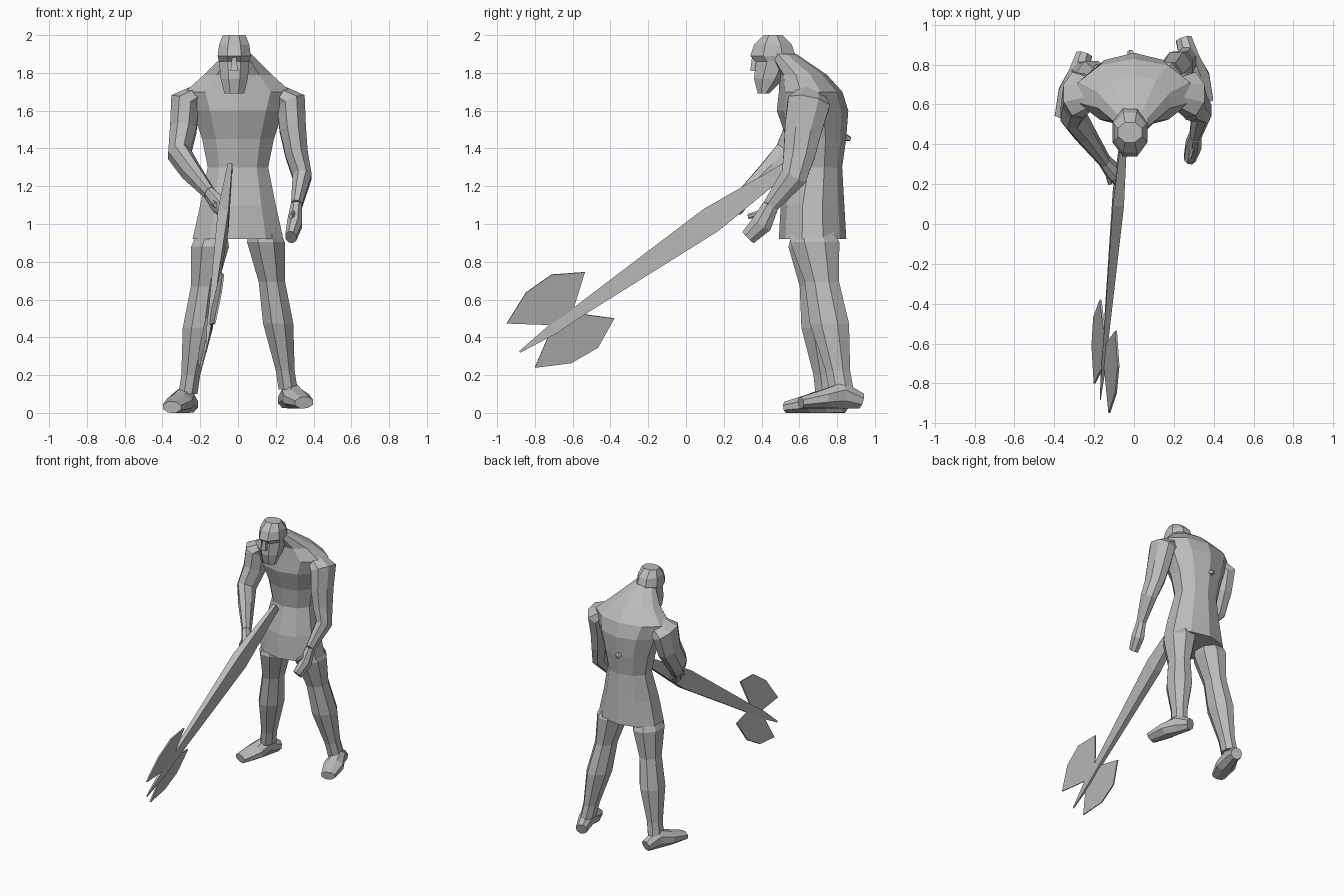
import bpy
import bmesh
import math
from mathutils import Vector

# Remove the default cube only
default_cube = bpy.data.objects.get("Cube")
if default_cube:
    bpy.data.objects.remove(default_cube, do_unlink=True)

# Single stone grey material
grey = (.5, .5, .5, 1)
stone = bpy.data.materials.new("stone_grey")
stone.use_nodes = True
stone.diffuse_color = grey
stone.node_tree.nodes["Principled BSDF"].inputs["Base Color"].default_value = grey


def finish(name, bm):
    """Turn a bmesh into a flat shaded, coloured object."""
    bmesh.ops.recalc_face_normals(bm, faces=bm.faces)
    mesh = bpy.data.meshes.new(name)
    bm.to_mesh(mesh)
    bm.free()
    mesh.materials.append(stone)
    obj = bpy.data.objects.new(name, mesh)
    bpy.context.collection.objects.link(obj)
    return obj


def loft(name, rings, sides=8, follow=False):
    """Skin rings of (centre, half width, half depth).
    With follow, each ring is turned square to the path."""
    bm = bmesh.new()
    centres = [Vector(centre) for centre, width, depth in rings]
    last = len(rings) - 1
    grow = 1 / math.cos(math.pi / sides)
    loops = []
    for i, (centre, width, depth) in enumerate(rings):
        across, back = Vector((1, 0, 0)), Vector((0, 1, 0))
        if follow:
            along = (centres[min(i + 1, last)] - centres[max(i - 1, 0)]).normalized()
            across = (across - along * across.dot(along)).normalized()
            back = along.cross(across)
        loop = []
        for k in range(sides):
            angle = (k + .5) * math.tau / sides
            offset = across * math.cos(angle) * width + back * math.sin(angle) * depth
            loop.append(bm.verts.new(centres[i] + offset * grow))
        loops.append(loop)
    for lower, upper in zip(loops, loops[1:]):
        for k in range(sides):
            following = (k + 1) % sides
            bm.faces.new((lower[k], lower[following], upper[following], upper[k]))
    bm.faces.new(loops[0])
    bm.faces.new(loops[-1])
    return finish(name, bm)


def leg(name, side, step):
    """Leg and splayed foot; step swings the lower leg backwards."""
    def place(x, y, z):
        return (side * x, y + step * (1 - z), z + step * .3)

    # Thigh, knee, calf and ankle lie on one slanted line
    stations = ((.95, .08), (.88, .1), (.67, .07), (.45, .08), (.2, .05), (.1, .05))
    loft(name + "_leg", [
        (place(.13 + .15 * (1 - z), .66 + .1 * (1 - z), z), width, width * 1.3)
        for z, width in stations])

    # Foot from heel to toe, resting on its sole
    sole = ((0, .04, .04), (.3, .05, .07), (.6, .07, .05), (1, .05, .03))
    loft(name + "_foot", [
        (place(.25 + .1 * t, .85 - .32 * t, height), width, height)
        for t, width, height in sole], follow=True)


def arm(name, side, forearm, hand):
    """Arm with a common shoulder, its own forearm, and a hand with a thumb."""
    def skin(part, joints):
        loft(name + part, [((side * x, y, z), r, r * 1.4) for x, y, z, r in joints], follow=True)

    shoulder = [(.2, .66, 1.69, .05), (.28, .65, 1.64, .08), (.29, .62, 1.5, .07)]
    skin("_arm", shoulder + forearm)
    wrist = forearm[-1]
    skin("_hand", [wrist] + hand)
    x, y, z, r = wrist
    skin("_thumb", [(x, y, z - r, r / 2), (x - r, y - r * 4, z - r * 2, r / 3)])


def on_axe(y, z):
    """Place a side-on axe point on the tilted plane of the weapon."""
    return Vector((.09 * (y - 1) + .26 * (z - shaft_height(y)), y, z))


def shaft_height(y):
    return .93 + .69 * y


def blade(name, facing, turning):
    """Thin fan-shaped blade, listed from its grip side to its spike side."""
    fan = ((-90, .06), (-60, .27), (-20, .24), (20, .24), (60, .3), (90, .06))
    bm = bmesh.new()
    corners = []
    for turn, reach in fan:
        angle = math.radians(facing + turning * turn)
        point = on_axe(-.65 + reach * math.cos(angle), .5 + reach * math.sin(angle))
        corners.append(bm.verts.new(point))
    bm.faces.new(corners)
    solid = finish(name, bm).modifiers.new("thickness", "SOLIDIFY")
    solid.thickness = .01
    solid.offset = 0


# Flared tunic, waist, chest, sloping shoulders and stooped neck:
# (height, centre, half width, half depth)
torso = ((.92, .67, .24, .17), (1.1, .67, .2, .16), (1.3, .69, .16, .13), (1.45, .69, .19, .15),
         (1.6, .67, .24, .18), (1.7, .66, .28, .16), (1.79, .62, .18, .12), (1.9, .51, .07, .07))
loft("tunic_and_torso", [((0, y, z), width, depth) for z, y, width, depth in torso], sides=10)
loft("back_stub", [((0, .8, 1.47), .03, .03), ((-.02, .87, 1.45), .01, .01)],
     sides=5, follow=True)

# Head from beard to crown: (height, centre, half depth)
head = ((1.69, .41, .03), (1.77, .44, .08), (1.86, .47, .1),
        (1.89, .46, .12), (1.95, .46, .1), (2, .46, .05))
loft("bearded_head", [((-.02, y, z), .04 + .4 * depth, depth) for z, y, depth in head])
loft("nose", [((-.02, .36, 1.89), .01, .01), ((-.02, .36, 1.81), .02, .02)], sides=4)

# Legs, the left one set further back
leg("right", -1, 0)
leg("left", 1, .08)

# Left arm hangs, right arm bends forward to hold the shaft
arm("left", 1,
    [(.31, .6, 1.37, .06), (.34, .57, 1.25, .05), (.31, .45, 1.1, .03)],
    [(.3, .4, 1, .04), (.28, .33, .93, .03)])
arm("right", -1,
    [(.31, .55, 1.37, .06), (.25, .46, 1.28, .05), (.15, .32, 1.16, .03)],
    [(.1, .26, 1.1, .04), (.07, .2, 1.06, .02)])

# Axe: shaft broad near the grip and ending in a spike, with two blades
shaft = ((.53, .03), (.13, .07), (-.6, .03), (-.7, .03), (-.88, .005))
loft("axe_shaft", [
    (on_axe(y, shaft_height(y)), width * .4, width) for y, width in shaft], sides=4, follow=True)
blade("upper_blade", 125, 1)
blade("lower_blade", -60, -1)
